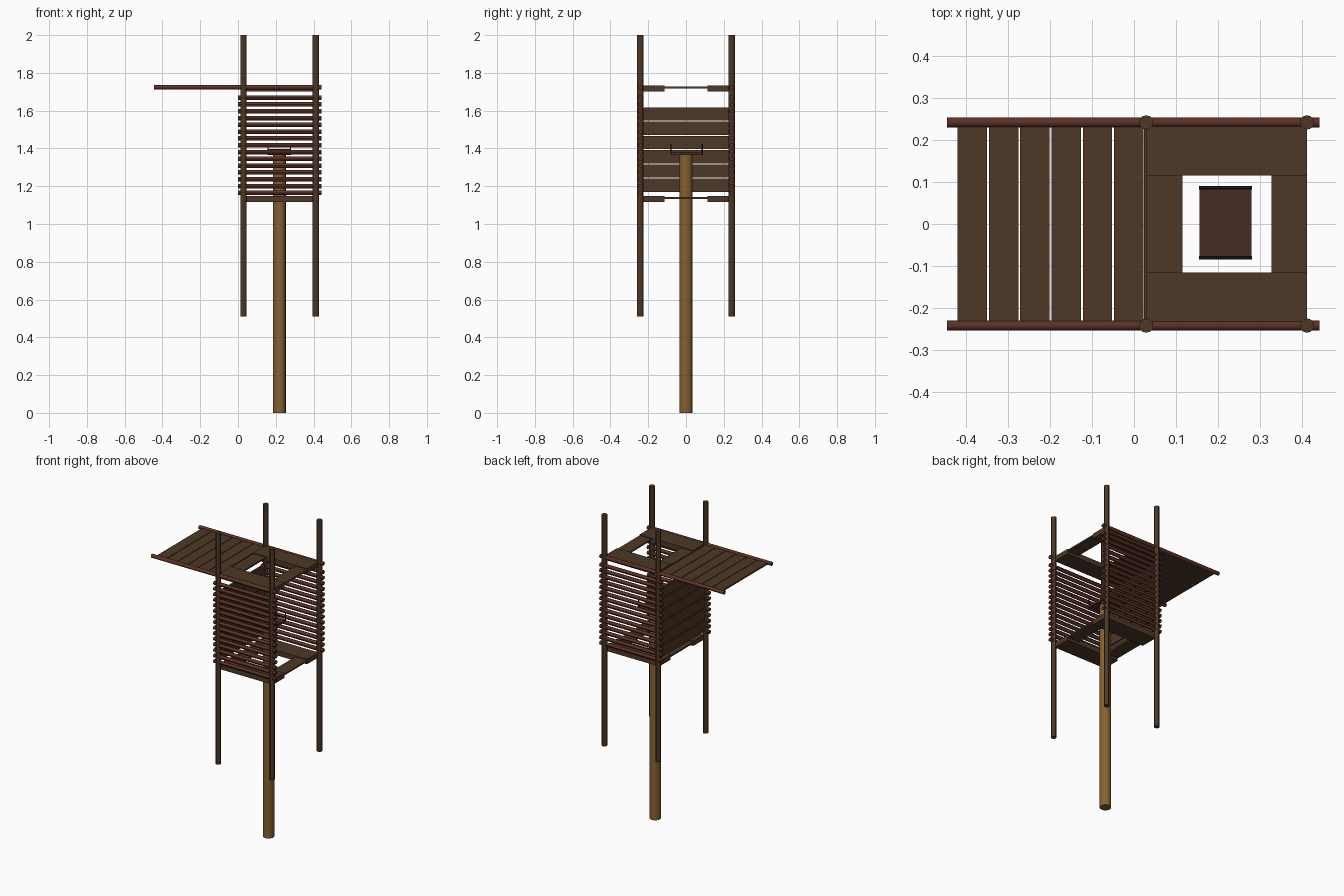
import bpy
from mathutils import Vector

if "Cube" in bpy.data.objects:
    bpy.data.objects.remove(bpy.data.objects["Cube"])


def material(name, rgb):
    m = bpy.data.materials.new(name)
    m.diffuse_color = (*rgb, 1)
    m.use_nodes = True
    m.node_tree.nodes["Principled BSDF"].inputs["Base Color"].default_value = m.diffuse_color
    return m


POST = material("dark_bark", (0.075, 0.04, 0.02))
RED = material("red_wood", (0.11, 0.03, 0.02))
PLANK = material("plank_wood", (0.075, 0.04, 0.02))
TRUNK = material("trunk_wood", (0.24, 0.12, 0.03))
IRON = material("dark_iron", (0.02, 0.012, 0.01))
SEAT = material("seat_wood", (0.06, 0.025, 0.016))


def rod(name, a, b, r, mat, sides=12):
    a, b = Vector(a), Vector(b)
    bpy.ops.mesh.primitive_cylinder_add(vertices=sides, radius=r, depth=(b - a).length,
                                        location=(a + b) / 2)
    o = bpy.context.object
    o.rotation_euler = (b - a).to_track_quat('Z', 'Y').to_euler()
    o.name = name
    o.data.materials.append(mat)
    bpy.ops.object.shade_smooth_by_angle()
    return o


def box(name, lo, hi, mat):
    lo, hi = Vector(lo), Vector(hi)
    bpy.ops.mesh.primitive_cube_add(size=1, location=(lo + hi) / 2)
    o = bpy.context.object
    o.scale = hi - lo
    o.name = name
    o.data.materials.append(mat)
    return o


X0, X1, Y = 0.029, 0.412, 0.242

# central trunk
rod("trunk", (0.219, 0, 0), (0.219, 0, 1.37), 0.034, TRUNK, 16)

for s in (-1, 1):
    # corner posts
    for x in (X0, X1):
        rod("corner_post", (x, s * Y, 0.51), (x, s * Y, 2.0), 0.017, POST)
    # side wall rungs
    for i in range(15):
        z = 1.165 + i * 0.036
        rod("wall_rung", (0, s * Y, z), (0.442, s * Y, z), 0.012, RED)
    # long roof rails
    rod("roof_rail", (-0.445, s * Y, 1.724), (0.442, s * Y, 1.724), 0.012, RED)

# floor and roof frames around the open hatch
for label, z in (("floor", 1.132), ("roof", 1.717)):
    for s in (-1, 1):
        y0, y1 = sorted((s * 0.115, s * 0.232))
        box(label + "_side_board", (X0, y0, z - 0.016), (X1, y1, z + 0.016), PLANK)
    for x0, x1 in ((X0, 0.115), (0.328, X1)):
        box(label + "_end_board", (x0, -0.115, z), (x1, 0.115, z + 0.01), PLANK)

# overhanging canopy boards and back wall boards
for i in range(6):
    x = -0.42 + i * 0.0745
    box("canopy_board", (x, -0.232, 1.717), (x + 0.07, 0.232, 1.727), PLANK)
    z = 1.17 + i * 0.0755
    box("back_wall_board", (X0 - 0.005, -0.232, z), (X0 + 0.005, 0.232, z + 0.07), PLANK)

# small platform on top of the trunk, with an iron bracket at each end
box("platform", (0.156, -0.08, 1.366), (0.28, 0.088, 1.38), SEAT)
for y in (-0.08, 0.086):
    rod("bracket_bar", (0.155, y, 1.393), (0.281, y, 1.393), 0.004, IRON, 8)
    for x in (0.158, 0.278):
        rod("bracket_upright", (x, y, 1.366), (x, y, 1.424), 0.003, IRON, 8)
